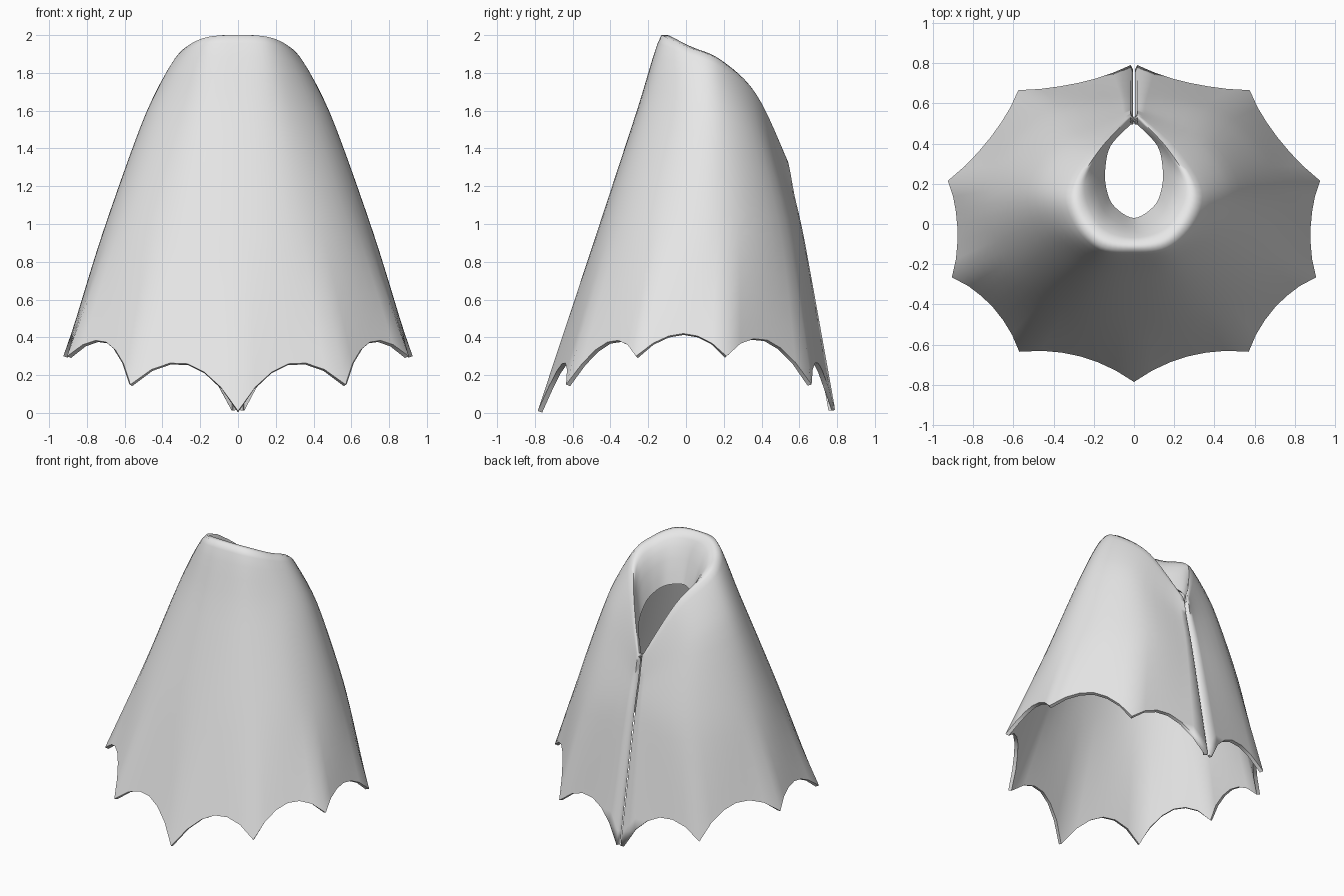
import bpy, bmesh, math
from mathutils import Vector

cube = bpy.data.objects.get("Cube")
if cube:
    bpy.data.objects.remove(cube)

STEPS = 6                # columns per scallop
ROWS = (6, 5, 5, 3, 3)   # rows between guide rings

# Guide rings from front centre round to the back slit, left half
hem = [(0, -.785, .01), (.57, -.635, .15), (.905, -.265, .3),
       (.925, .215, .3), (.575, .665, .15), (.016, .79, .015)]
waist = [(0, -.49, .9), (.4, -.405, .92), (.665, -.14, .95),
         (.695, .22, .95), (.42, .545, .92), (.018, .63, .9)]
shoulder = [(0, -.26, 1.6), (.24, -.215, 1.61), (.435, -.03, 1.61),
            (.485, .19, 1.56), (.33, .42, 1.44), (.018, .575, 1.15)]
rim = [(0, -.13, 2), (.16, -.11, 1.99), (.27, 0, 1.94),
       (.31, .17, 1.87), (.19, .37, 1.69), (.018, .54, 1.33)]
collar = [(0, .03, 1.66), (.1, .09, 1.65), (.138, .18, 1.62),
          (.142, .28, 1.57), (.115, .39, 1.46), (.016, .495, 1.29)]
rise = (.18, .15, .12, .16, .18)   # scallop depths

rings = [[Vector(p) for p in ring] for ring in (hem, waist, shoulder, rim, collar)]
# Rounded lip between rim and inner collar
lip = [a.lerp(b, .55) + Vector((0, 0, .25 * (a.z - b.z)))
       for a, b in zip(rings[3], rings[4])]
rings.insert(4, lip)


def hermite(a, b, ta, tb, f):
    g = 1 - f
    return (a * (1 + 2 * f) * g * g + b * (3 - 2 * f) * f * f
            + ta * f * g * g - tb * f * f * g)


def spline(points, i, f, tension, before=None):
    """Point at fraction f of span i on a smooth path."""
    a, b = points[i], points[i + 1]
    p = points[i - 1] if i else (before or a)
    n = points[min(i + 2, len(points) - 1)]
    return hermite(a, b, (b - p) * tension, (n - a) * tension, f)


def column(i, f):
    """One strip of points from hem to inner collar."""
    guide = [rings[0][i].lerp(rings[0][i + 1], f)]
    for ring in rings[1:]:
        mirrored = Vector((-ring[1].x, ring[1].y, ring[1].z))
        guide.append(spline(ring, i, f, .5, mirrored))
    lift = rise[i] * math.sin(math.pi * f) ** .8
    guide[0] = guide[0].lerp(guide[1], lift / (guide[1].z - guide[0].z))
    strip = [spline(guide, s, k / n, .4)
             for s, n in enumerate(ROWS) for k in range(n)]
    return strip + [guide[-1]]


columns = [column(i, k / STEPS) for i in range(5) for k in range(STEPS)]
slit = column(4, 1)
columns.append(slit)
# Slit edge rolled inward, fading out towards the collar
last = len(slit) - 1
columns.append([Vector((.004, p.y - .025 * min(1, (last - j) / 8), p.z))
                for j, p in enumerate(slit)])

bm = bmesh.new()
grid = [[bm.verts.new(p) for p in strip] for strip in columns]
for left, right in zip(grid, grid[1:]):
    for j in range(len(left) - 1):
        bm.faces.new((left[j], right[j], right[j + 1], left[j + 1]))
mesh = bpy.data.meshes.new("cape")
bm.to_mesh(mesh)
bm.free()
cape = bpy.data.objects.new("cape", mesh)
bpy.context.collection.objects.link(cape)

# Plain grey cloth
cloth = bpy.data.materials.new("grey_cloth")
cloth.use_nodes = True
grey = (.8, .8, .8, 1)
cloth.diffuse_color = grey
cloth.node_tree.nodes["Principled BSDF"].inputs["Base Color"].default_value = grey
mesh.materials.append(cloth)

# Right half and cloth thickness
mirror = cape.modifiers.new("mirror", "MIRROR")
mirror.merge_threshold = .001
solid = cape.modifiers.new("thickness", "SOLIDIFY")
solid.thickness = .025
solid.offset = -1

bpy.ops.object.select_all(action="DESELECT")
cape.select_set(True)
bpy.context.view_layer.objects.active = cape
for name in ("mirror", "thickness"):
    bpy.ops.object.modifier_apply(modifier=name)
bpy.ops.object.shade_smooth_by_angle(angle=math.radians(75))
